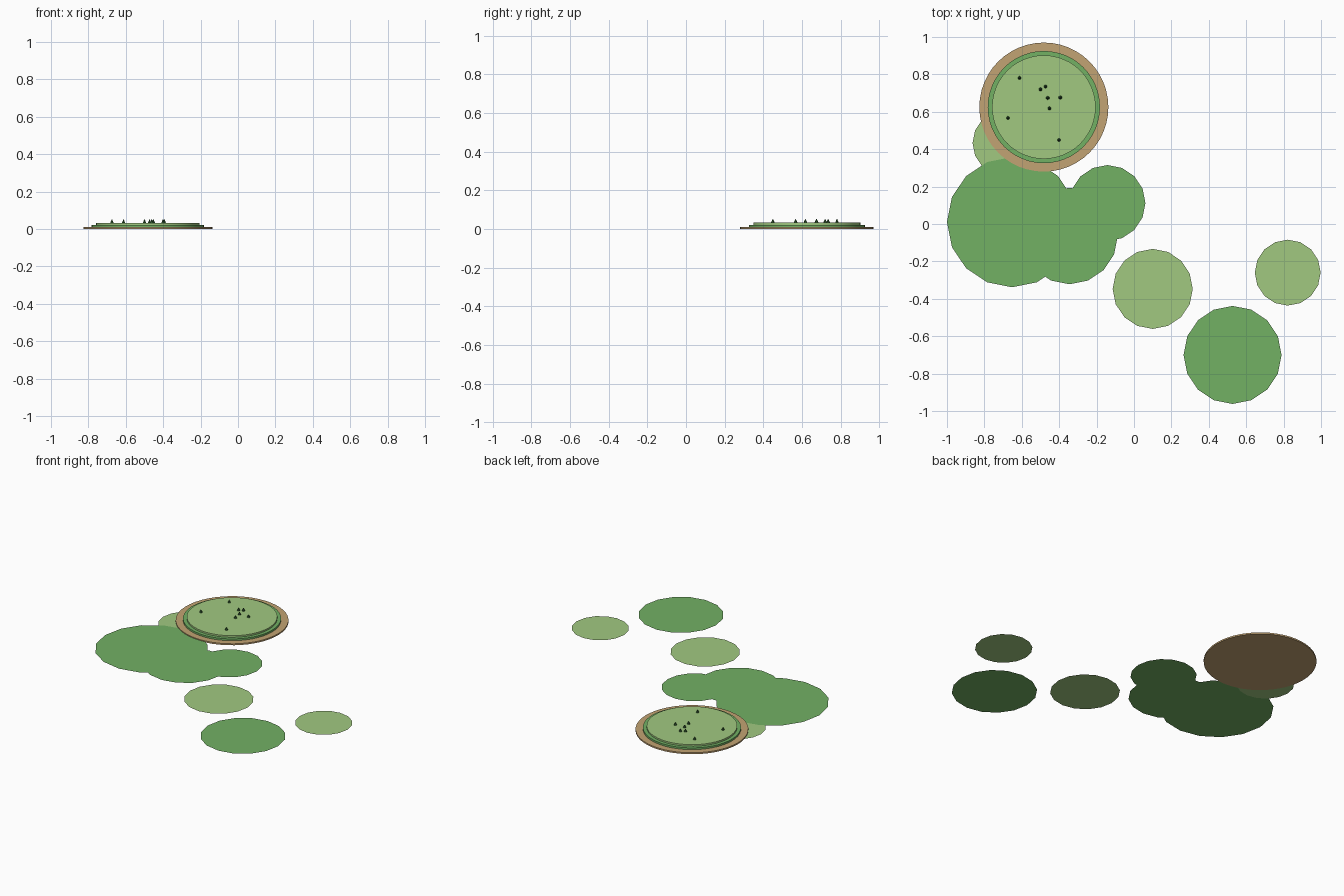
import bpy
import math

if "Cube" in bpy.data.objects:
    bpy.data.objects.remove(bpy.data.objects["Cube"])


def material(name, rgb):
    """Flat colour given as 0-255 sRGB, stored as linear."""
    m = bpy.data.materials.new(name)
    lin = [((c / 255 + 0.055) / 1.055) ** 2.4 for c in rgb]
    m.diffuse_color = (*lin, 1.0)
    m.use_nodes = True
    m.node_tree.nodes["Principled BSDF"].inputs["Base Color"].default_value = m.diffuse_color
    return m


SAND = material("sand", (194, 163, 115))
GREEN = material("grass_green", (114, 177, 100))
LIGHT = material("light_grass", (161, 201, 128))
PINE = material("pine_green", (46, 88, 46))


def finish(name, mat):
    ob = bpy.context.object
    ob.name = name
    ob.data.materials.append(mat)
    return ob


def patch(name, x, y, r, z, mat):
    """Flat 16-sided sheet of grass."""
    bpy.ops.mesh.primitive_circle_add(vertices=16, radius=r, fill_type='NGON',
                                      location=(x, y, z))
    return finish(name, mat)


def tier(name, r, z0, z1, mat):
    """One round step of the mound."""
    bpy.ops.mesh.primitive_cylinder_add(vertices=48, radius=r, depth=z1 - z0,
                                        location=(CX, CY, (z0 + z1) / 2))
    ob = finish(name, mat)
    bpy.ops.object.shade_smooth_by_angle(angle=math.radians(30))
    return ob


# Flat ground patches
for i, (x, y, r) in enumerate([(-0.652, 0.01, 0.348), (-0.345, -0.064, 0.258),
                               (-0.142, 0.112, 0.203), (0.527, -0.70, 0.262)]):
    patch(f"green_patch_{i + 1}", x, y, r, 0.004, GREEN)
for i, (x, y, r) in enumerate([(-0.687, 0.433, 0.176), (0.10, -0.347, 0.214),
                               (0.822, -0.26, 0.176)]):
    patch(f"light_patch_{i + 1}", x, y, r, 0.003, LIGHT)

# Stepped round mound
CX, CY = -0.482, 0.625
TOP = 0.033
tier("sand_base", 0.345, 0.0, 0.010, SAND)
tier("green_step", 0.300, 0.010, 0.022, GREEN)
tier("meadow_top", 0.277, 0.022, TOP, LIGHT)

# Tiny trees on the mound
TREES = [(-0.612, 0.781), (-0.50, 0.72), (-0.473, 0.735), (-0.461, 0.674),
         (-0.394, 0.676), (-0.452, 0.618), (-0.674, 0.567), (-0.401, 0.449)]
for i, (x, y) in enumerate(TREES):
    bpy.ops.mesh.primitive_cone_add(vertices=6, radius1=0.010, radius2=0,
                                    depth=0.021, location=(x, y, TOP + 0.0105))
    finish(f"tree_{i + 1}", PINE)
